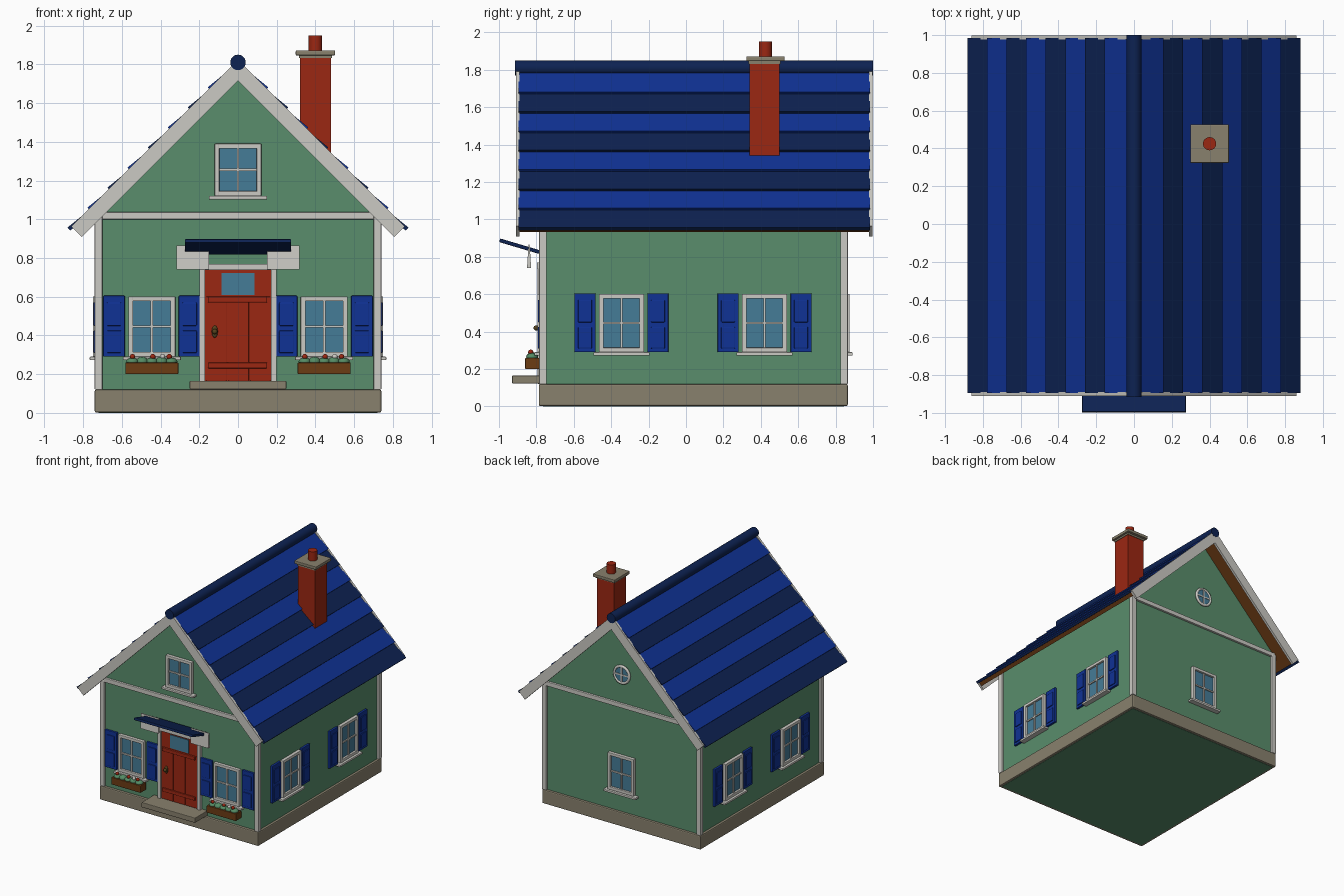
import bpy, bmesh, math
from mathutils import Matrix, Vector

if "Cube" in bpy.data.objects:
    bpy.data.objects.remove(bpy.data.objects["Cube"])

# ---------- colours ----------
def colour(name, r, g, b):
    m = bpy.data.materials.new(name)
    m.diffuse_color = (r, g, b, 1)
    m.use_nodes = True
    m.node_tree.nodes["Principled BSDF"].inputs["Base Color"].default_value = m.diffuse_color
    return m

GREEN = colour("wall_green", 0.10, 0.27, 0.15)
WHITE = colour("trim_white", 0.60, 0.59, 0.55)
STONE = colour("stone", 0.25, 0.22, 0.155)
BLUE = colour("bright_blue", 0.005, 0.032, 0.30)
NAVY = colour("navy_blue", 0.004, 0.016, 0.085)
RED = colour("brick_red", 0.33, 0.02, 0.006)
BROWN = colour("wood_brown", 0.15, 0.045, 0.007)
GLASS = colour("glass_blue", 0.06, 0.20, 0.31)
LEAF = colour("leaf_green", 0.09, 0.26, 0.13)
BRASS = colour("dark_brass", 0.09, 0.055, 0.012)
I = Matrix.Identity(4)

# ---------- helpers ----------
def finish(name, bm, mat, M=I, bevel=0, smooth=False):
    bmesh.ops.recalc_face_normals(bm, faces=bm.faces[:])
    for f in bm.faces:
        f.smooth = smooth and len(f.verts) <= 4
    me = bpy.data.meshes.new(name)
    bm.to_mesh(me)
    bm.free()
    me.transform(M)
    me.materials.append(mat)
    ob = bpy.data.objects.new(name, me)
    bpy.context.collection.objects.link(ob)
    if bevel:
        b = ob.modifiers.new("bevel", "BEVEL")
        b.width, b.segments = bevel, 2
    return ob

def box(name, x, y, z, mat, M=I, bevel=0):
    """x, y, z are (low, high) ranges."""
    bm = bmesh.new()
    bmesh.ops.create_cube(bm, size=1)
    for v in bm.verts:
        v.co = Vector(r[0] + (c + 0.5) * (r[1] - r[0]) for c, r in zip(v.co, (x, y, z)))
    return finish(name, bm, mat, M, bevel)

def prism(name, pts, a, b, mat, axis="y"):
    """Extrude an (x,z) profile along y, or a (y,z) profile along x."""
    bm = bmesh.new()
    at = (lambda p, t: (p[0], t, p[1])) if axis == "y" else (lambda p, t: (t, p[0], p[1]))
    f = bm.faces.new([bm.verts.new(at(p, a)) for p in pts])
    r = bmesh.ops.extrude_face_region(bm, geom=[f])
    for v in r["geom"]:
        if isinstance(v, bmesh.types.BMVert):
            v.co["xyz".index(axis)] = b
    return finish(name, bm, mat)

def cylinder(name, c, r, h, mat, M=I, axis="z", seg=24):
    bm = bmesh.new()
    bmesh.ops.create_cone(bm, cap_ends=True, segments=seg, radius1=r, radius2=r, depth=h)
    R = Matrix.Rotation(math.pi / 2, 4, "X") if axis == "y" else I
    return finish(name, bm, mat, M @ Matrix.Translation(c) @ R, smooth=True)

def ball(name, c, size, mat, M=I):
    bm = bmesh.new()
    bmesh.ops.create_uvsphere(bm, u_segments=12, v_segments=8, radius=1)
    return finish(name, bm, mat, M @ Matrix.Translation(c) @ Matrix.Diagonal((*size, 1)), smooth=True)

def wall_frame(x, y, turn):
    """Local frame on a wall: local -y points outward."""
    return Matrix.Translation((x, y, 0)) @ Matrix.Rotation(math.radians(turn), 4, "Z")

def window(name, M, z0, z1, shutters=False):
    w, t = 0.121, 0.025
    box(name + "_glass", (-w + t, w - t), (-0.012, 0.005), (z0 + t, z1 - t), GLASS, M)
    for s in (-1, 1):
        box(name + "_jamb", sorted((s * w, s * (w - t))), (-0.03, 0), (z0, z1), WHITE, M, 0.004)
    for z in (z0, z1 - t):
        box(name + "_rail", (-w, w), (-0.029, 0), (z, z + t), WHITE, M, 0.004)
    mid = (z0 + z1) / 2
    box(name + "_muntin", (-0.006, 0.006), (-0.022, 0), (z0 + t, z1 - t), WHITE, M)
    box(name + "_muntin", (-w + t, w - t), (-0.021, 0), (mid - 0.006, mid + 0.006), WHITE, M)
    box(name + "_sill", (-0.15, 0.15), (-0.046, 0), (z0 - 0.018, z0), WHITE, M, 0.004)
    if shutters:
        for c in (-0.195, 0.195):
            box(name + "_shutter", (c - 0.056, c + 0.056), (-0.02, 0), (z0, z1 + 0.003), BLUE, M, 0.004)
            for a, b in ((0.02, 0.135), (0.16, 0.28)):
                box(name + "_shutter_panel", (c - 0.037, c + 0.037), (-0.027, 0),
                    (z0 + a, z0 + b), BLUE, M, 0.004)

YF, YB, XW = -0.765, 0.845, 0.72     # wall planes

# ---------- base and walls ----------
prism("walls", [(-XW, 0), (XW, 0), (XW, 1.04), (0, 1.76), (-XW, 1.04)], YF, YB, GREEN)
box("stone_base", (-0.74, 0.74), (-0.787, 0.865), (0.002, 0.12), STONE, bevel=0.008)
for x in (-XW, XW):
    for y in (YF, YB):
        box("corner_board", (x - 0.02, x + 0.02), (y - 0.02, y + 0.02), (0.12, 1.02), WHITE, bevel=0.004)
for y in (YF, YB):
    box("gable_belt", (-0.735, 0.735), (y - 0.018, y + 0.018), (1.0, 1.037), WHITE, bevel=0.004)

# ---------- roof: u runs down the slope, n is its normal ----------
H = math.sqrt(0.5)
def slope(s, pts):
    return [(s * (u + n) * H, 1.825 + (n - u) * H) for u, n in pts]

STEP, EAVE = 0.1463, 1.237
for s in (-1, 1):
    prism("roof_deck", slope(s, [(0.012, -0.012), (1.215, -0.012), (1.215, -0.045), (0.045, -0.045)]),
          -0.892, 0.982, BROWN)
    for y in (-0.91, 0.978):
        prism("rake_board", slope(s, [(0, 0), (1.218, 0), (1.218, -0.078), (0.078, -0.078)]),
              y, y + 0.02, WHITE)
    for i in range(8):
        b = EAVE - i * STEP
        a = b - STEP - 0.02
        prism("roof_plank", slope(s, [(a, -0.008), (b, 0.009), (b, -0.012), (a, -0.026)]),
              -0.895, 0.985, BLUE if i % 2 else NAVY)
cylinder("ridge_cap", (0, 0.0425, 1.81), 0.04, 1.915, NAVY, axis="y")

# ---------- chimney ----------
box("chimney_stack", (0.32, 0.48), (0.34, 0.50), (1.28, 1.84), RED)
box("chimney_collar", (0.315, 0.485), (0.335, 0.505), (1.832, 1.85), STONE)
box("chimney_cap", (0.298, 0.502), (0.323, 0.527), (1.846, 1.872), STONE, bevel=0.005)
cylinder("chimney_pot", (0.4, 0.425, 1.905), 0.035, 0.09, RED)

# ---------- windows ----------
for x in (-0.445, 0.445):
    window("front_window", wall_frame(x, YF, 0), 0.29, 0.602, True)
window("attic_window", wall_frame(0, YF, 0), 1.12, 1.39)
window("back_window", wall_frame(0, YB, 180), 0.29, 0.602)
for s in (-1, 1):
    for y in (-0.345, 0.42):
        window("side_window", wall_frame(s * XW, y, s * 90), 0.29, 0.602, True)

# round attic window at the back
M = wall_frame(0, YB, 180)
cylinder("round_glass", (0, -0.005, 1.28), 0.066, 0.016, GLASS, M, "y")
bpy.ops.mesh.primitive_torus_add(major_radius=0.07, minor_radius=0.011, major_segments=28, minor_segments=8,
                                 location=(0, YB + 0.01, 1.28), rotation=(math.pi / 2, 0, 0))
ring = bpy.context.object
ring.name = "round_frame"
ring.data.materials.append(WHITE)
bpy.ops.object.shade_smooth()
box("round_muntin", (-0.006, 0.006), (-0.018, 0), (1.214, 1.346), WHITE, M)
box("round_muntin", (-0.066, 0.066), (-0.017, 0), (1.274, 1.286), WHITE, M)

# ---------- door ----------
D = wall_frame(0, YF, 0)
box("door_slab", (-0.17, 0.17), (-0.012, 0), (0.16, 0.737), RED, D)
for c in (-0.112, 0.003, 0.115):
    box("door_plank", (c - 0.053, c + 0.053), (-0.018, 0), (0.165, 0.60), RED, D, 0.003)
for z in (0.23, 0.57):
    box("door_batten", (-0.155, 0.15), (-0.028, 0), (z, z + 0.03), RED, D, 0.004)
box("door_glass", (-0.086, 0.086), (-0.018, 0), (0.61, 0.722), GLASS, D)
for s in (-1, 1):
    box("door_jamb", sorted((s * 0.17, s * 0.20)), (-0.028, 0), (0.12, 0.77), WHITE, D, 0.004)
box("door_head", (-0.2, 0.2), (-0.032, 0), (0.737, 0.77), WHITE, D, 0.004)
ball("handle_plate", (-0.12, -0.02, 0.42), (0.016, 0.008, 0.032), BRASS, D)
ball("door_knob", (-0.12, -0.036, 0.42), (0.014, 0.014, 0.014), BRASS, D)
box("door_step", (-0.25, 0.25), (-0.93, -0.76), (0.122, 0.165), STONE, bevel=0.005)

# ---------- awning ----------
tilt = Matrix.Translation((0, -0.89, 0.857)) @ Matrix.Rotation(math.radians(-16.5), 4, "X")
box("awning", (-0.275, 0.275), (-0.111, 0.111), (-0.01, 0.01), NAVY, tilt, 0.004)
for x in (-0.317, 0.15):
    prism("awning_bracket", [(-0.842, 0.865), (-0.85, 0.74), (-0.828, 0.74), (-0.836, 0.865)],
          x, x + 0.167, WHITE, "x")

# ---------- flower boxes ----------
for x in (-0.445, 0.445):
    F = wall_frame(x, YF, 0)
    box("flower_box", (-0.137, 0.137), (-0.095, -0.02), (0.2, 0.26), BROWN, F, 0.004)
    for i, a in enumerate((-0.1, -0.05, 0, 0.05, 0.1)):
        ball("leaves", (a, -0.058, 0.265), (0.032, 0.032, 0.02 + 0.004 * (i % 2)), LEAF, F)
    for a, mat in ((-0.1, RED), (0.005, RED), (0.09, RED), (0.055, WHITE)):
        ball("flower", (a, -0.065, 0.29), (0.014, 0.014, 0.014), mat, F)
